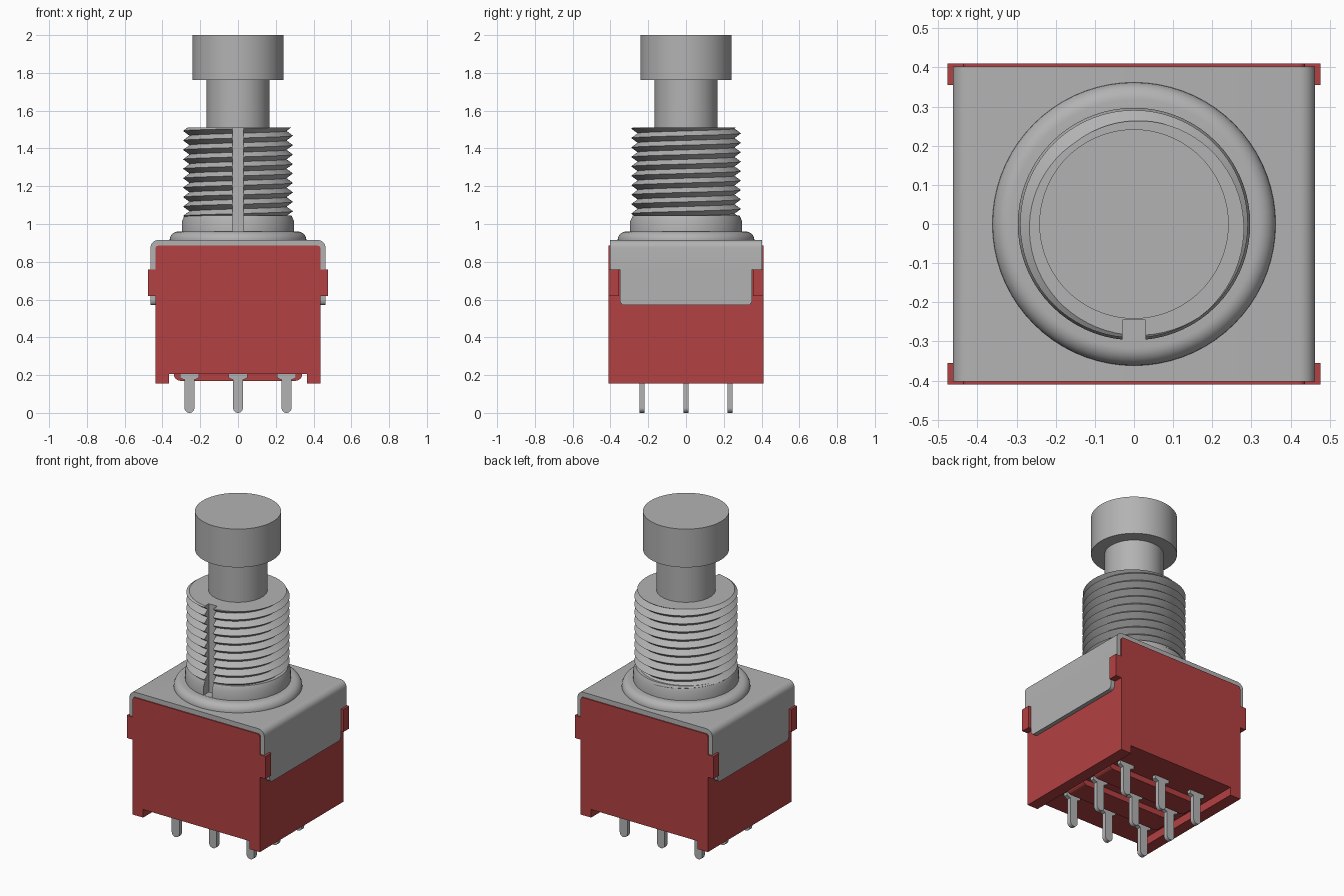
import bpy, bmesh
from math import sin, cos, pi, tau, radians

if "Cube" in bpy.data.objects:
    bpy.data.objects.remove(bpy.data.objects["Cube"], do_unlink=True)


def material(name, rgb):
    m = bpy.data.materials.new(name)
    m.use_nodes = True
    m.diffuse_color = (*rgb, 1)
    m.node_tree.nodes["Principled BSDF"].inputs["Base Color"].default_value = (*rgb, 1)
    return m


GREY = material("metal grey", (0.45, 0.45, 0.45))
RED = material("housing red", (0.45, 0.052, 0.054))


def finish(name, bm, mat, smooth=False):
    bmesh.ops.recalc_face_normals(bm, faces=bm.faces)
    me = bpy.data.meshes.new(name)
    bm.to_mesh(me)
    bm.free()
    me.materials.append(mat)
    ob = bpy.data.objects.new(name, me)
    bpy.context.collection.objects.link(ob)
    if smooth:
        shade(ob)
    return ob


def shade(ob):
    bpy.ops.object.select_all(action='DESELECT')
    ob.select_set(True)
    bpy.context.view_layer.objects.active = ob
    bpy.ops.object.shade_smooth_by_angle(angle=radians(30))


def prism(name, profile, lo, hi, mat, axis='y', smooth=False):
    """Extrude a (horizontal, z) outline along x or y."""
    bm = bmesh.new()
    place = (lambda a, z: (a, lo, z)) if axis == 'y' else (lambda a, z: (lo, a, z))
    face = bm.faces.new([bm.verts.new(place(a, z)) for a, z in profile])
    new = bmesh.ops.extrude_face_region(bm, geom=[face])["geom"]
    d = hi - lo
    bmesh.ops.translate(bm, verts=[v for v in new if isinstance(v, bmesh.types.BMVert)],
                        vec=(0, d, 0) if axis == 'y' else (d, 0, 0))
    return finish(name, bm, mat, smooth)


def box(name, x, y, z, mat):
    return prism(name, [(x[0], z[0]), (x[1], z[0]), (x[1], z[1]), (x[0], z[1])], *y, mat)


def arc(cx, cz, r, start, end, n=6):
    return [(cx + r * cos(radians(start + (end - start) * i / n)),
             cz + r * sin(radians(start + (end - start) * i / n))) for i in range(n + 1)]


def mirrored(half):
    """Complete an outline that is symmetric about its vertical axis."""
    return half + [(-a, z) for a, z in reversed(half)]


def lathe(name, profile, mat, n=72):
    bm = bmesh.new()
    rings = [[bm.verts.new((r * cos(tau * i / n), r * sin(tau * i / n), z)) for i in range(n)]
             for r, z in profile]
    for a, b in zip(rings, rings[1:]):
        for i in range(n):
            j = (i + 1) % n
            bm.faces.new((a[i], a[j], b[j], b[i]))
    bm.faces.new(rings[0])
    bm.faces.new(rings[-1])
    return finish(name, bm, mat, True)


def thread(name, z0, z1, root, tip, pitch, mat, n=72):
    """Closed screw thread: rows follow a helix and are clamped to flat ends."""
    bm = bmesh.new()
    rows = range(-3, int(2 * (z1 - z0) / pitch) + 4)
    cols = []
    for i in range(n + 1):
        col = []
        for j in rows:
            z = min(max(z0 + pitch * (j / 2 + i / n), z0), z1)
            phase = ((z - z0) / pitch - i / n) % 1
            r = root + (tip - root) * (1 - abs(2 * phase - 1))
            col.append(bm.verts.new((r * sin(tau * i / n), -r * cos(tau * i / n), z)))
        cols.append(col)
    for a, b in zip(cols, cols[1:]):
        for j in range(len(rows) - 1):
            bm.faces.new((a[j], b[j], b[j + 1], a[j + 1]))
    bmesh.ops.remove_doubles(bm, verts=bm.verts, dist=0.0001)
    bmesh.ops.holes_fill(bm, edges=[e for e in bm.edges if e.is_boundary], sides=0)
    return finish(name, bm, mat)


# Housing with two bottom rails and softened top corners
prism("housing", mirrored([(0.365, 0.205), (0.365, 0.155), (0.437, 0.155)]
                          + arc(0.422, 0.87, 0.015, 0, 90, 3)), -0.41, 0.41, RED)

# Corner lugs that hold the bracket
for sx in (-1, 1):
    for sy in (-1, 1):
        box("corner_lug", sorted((sx * 0.42, sx * 0.477)),
            sorted((sy * 0.355, sy * 0.41)), (0.62, 0.76), RED)

# Folded metal bracket and its side skirts
prism("bracket", mirrored([(0.437, 0.76), (0.463, 0.76)] + arc(0.423, 0.875, 0.04, 0, 90))
      [:-2] + [(-0.463, 0.76), (-0.437, 0.76)] + arc(-0.422, 0.87, 0.015, 180, 90, 3)
      + arc(0.422, 0.87, 0.015, 90, 0, 3), -0.403, 0.403, GREY, smooth=True)
skirt = mirrored(arc(0.325, 0.595, 0.025, -90, 0) + [(0.35, 0.762)])
for sx in (-1, 1):
    prism("bracket_skirt", skirt, *sorted((sx * 0.437, sx * 0.463)), GREY, axis='x')

# Ribs under the housing
for y in (-0.117, 0.117):
    prism("bottom_rib", mirrored(arc(0.305, 0.205, 0.035, -90, 0, 4) + [(0.34, 0.21)]),
          y - 0.07, y + 0.07, RED)

# Nine terminal pins with rounded tips and wide heads
pin = mirrored(arc(0, 0.026, 0.026, -80, 0) + [(0.026, 0.175), (0.05, 0.185), (0.05, 0.21)])
for x in (-0.257, 0, 0.257):
    for y in (-0.233, 0, 0.233):
        prism("terminal_pin", [(x + a, z) for a, z in pin], y - 0.013, y + 0.013, GREY)

# Rounded collar, lower neck and threaded bushing
lathe("collar", [(0.362, 0.91)] + arc(0.317, 0.915, 0.045, 0, 90, 8) + [(0.28, 0.96)], GREY)
neck = lathe("neck", [(0.297, 0.95), (0.297, 1.015), (0.283, 1.045)], GREY)
bushing = thread("threaded_bushing", 1.03, 1.51, 0.257, 0.291, 0.05, GREY)

# Key slot down the front of the bushing
cutter = box("slot_cutter", (-0.029, 0.029), (-0.4, -0.245), (0.961, 1.6), GREY)
cutter.hide_render = True
for ob in (neck, bushing):
    mod = ob.modifiers.new("slot", 'BOOLEAN')
    mod.operation = 'DIFFERENCE'
    mod.solver = 'EXACT'
    mod.object = cutter
    bpy.context.view_layer.objects.active = ob
    bpy.ops.object.modifier_apply(modifier=mod.name)
    shade(ob)
bpy.data.objects.remove(cutter, do_unlink=True)

# Plunger stem and push cap
lathe("plunger_stem", [(0.166, 1.5), (0.166, 1.77)], GREY)
lathe("push_cap", [(0.242, 1.762), (0.242, 2.0)], GREY)
